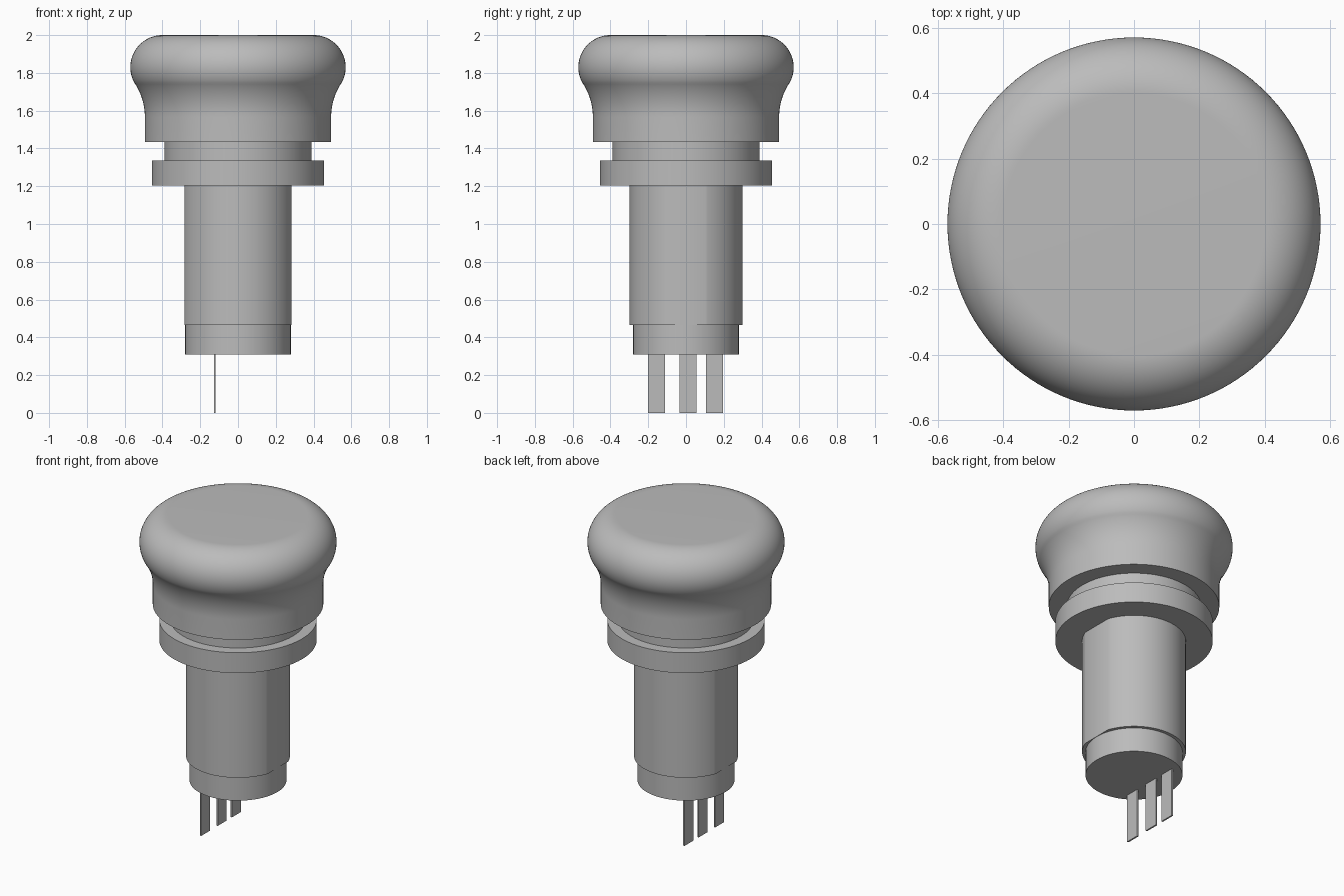
import bpy, bmesh
from math import sin, cos, pi, radians

cube = bpy.data.objects.get("Cube")
if cube:
    bpy.data.objects.remove(cube, do_unlink=True)

grey = bpy.data.materials.new("plain grey")
grey.use_nodes = True
colour = (0.5, 0.5, 0.5, 1)
grey.diffuse_color = colour
grey.node_tree.nodes["Principled BSDF"].inputs["Base Color"].default_value = colour


def finish(name, bm, smooth=True):
    bmesh.ops.recalc_face_normals(bm, faces=bm.faces)
    mesh = bpy.data.meshes.new(name)
    bm.to_mesh(mesh)
    bm.free()
    mesh.materials.append(grey)
    obj = bpy.data.objects.new(name, mesh)
    bpy.context.collection.objects.link(obj)
    if smooth:
        bpy.ops.object.select_all(action="DESELECT")
        obj.select_set(True)
        bpy.context.view_layer.objects.active = obj
        bpy.ops.object.shade_smooth_by_angle(angle=radians(30))
    return obj


def turned(name, profile, flat=None, sides=128):
    """Closed solid of revolution; flat trims both x sides to that distance."""
    bm = bmesh.new()
    rings = []
    for r, z in profile:
        rings.append([bm.verts.new((r * cos(2 * pi * i / sides),
                                    r * sin(2 * pi * i / sides), z))
                      for i in range(sides)])
    for low, high in zip(rings, rings[1:]):
        for i in range(sides):
            j = (i + 1) % sides
            bm.faces.new((low[i], low[j], high[j], high[i]))
    bm.faces.new(rings[0][::-1])
    bm.faces.new(rings[-1])
    if flat:
        for side in (-1, 1):
            cut = bmesh.ops.bisect_plane(
                bm, geom=bm.verts[:] + bm.edges[:] + bm.faces[:],
                plane_co=(side * flat, 0, 0), plane_no=(side, 0, 0),
                clear_outer=True)
            edges = [e for e in cut["geom_cut"] if isinstance(e, bmesh.types.BMEdge)]
            bmesh.ops.holes_fill(bm, edges=edges)
    return finish(name, bm)


# Button cap: straight skirt, flared waist, rounded rim, flat top
skirt, bulge, centre_z, top_r, flare, turn = 0.493, 0.17, 1.83, 0.40, 0.33, radians(32)
profile = [(skirt, 1.435)]
for i in range(13):
    a = turn * i / 12
    profile.append((skirt + flare * (1 - cos(a)), 1.565 + flare * sin(a)))
for i in range(1, 33):
    a = -turn + (pi / 2 + turn) * i / 32
    profile.append((top_r + bulge * cos(a), centre_z + bulge * sin(a)))
turned("button_cap", profile)

# Neck, mounting collar, flat-sided barrel and base
turned("neck", [(0.39, 1.335), (0.39, 1.435)])
turned("collar", [(0.455, 1.205), (0.455, 1.335)])
turned("barrel", [(0.30, 0.465), (0.30, 1.205)], flat=0.282)
turned("base", [(0.28, 0.31), (0.28, 0.465)])

# Thin terminals in a row under the base
for name, y in (("front", -0.157), ("middle", 0.01), ("back", 0.152)):
    bm = bmesh.new()
    bmesh.ops.create_cube(bm, size=1)
    bmesh.ops.scale(bm, vec=(0.01, 0.09, 0.32), verts=bm.verts)
    bmesh.ops.translate(bm, vec=(-0.123, y, 0.16), verts=bm.verts)
    finish(name + "_terminal", bm, smooth=False)
